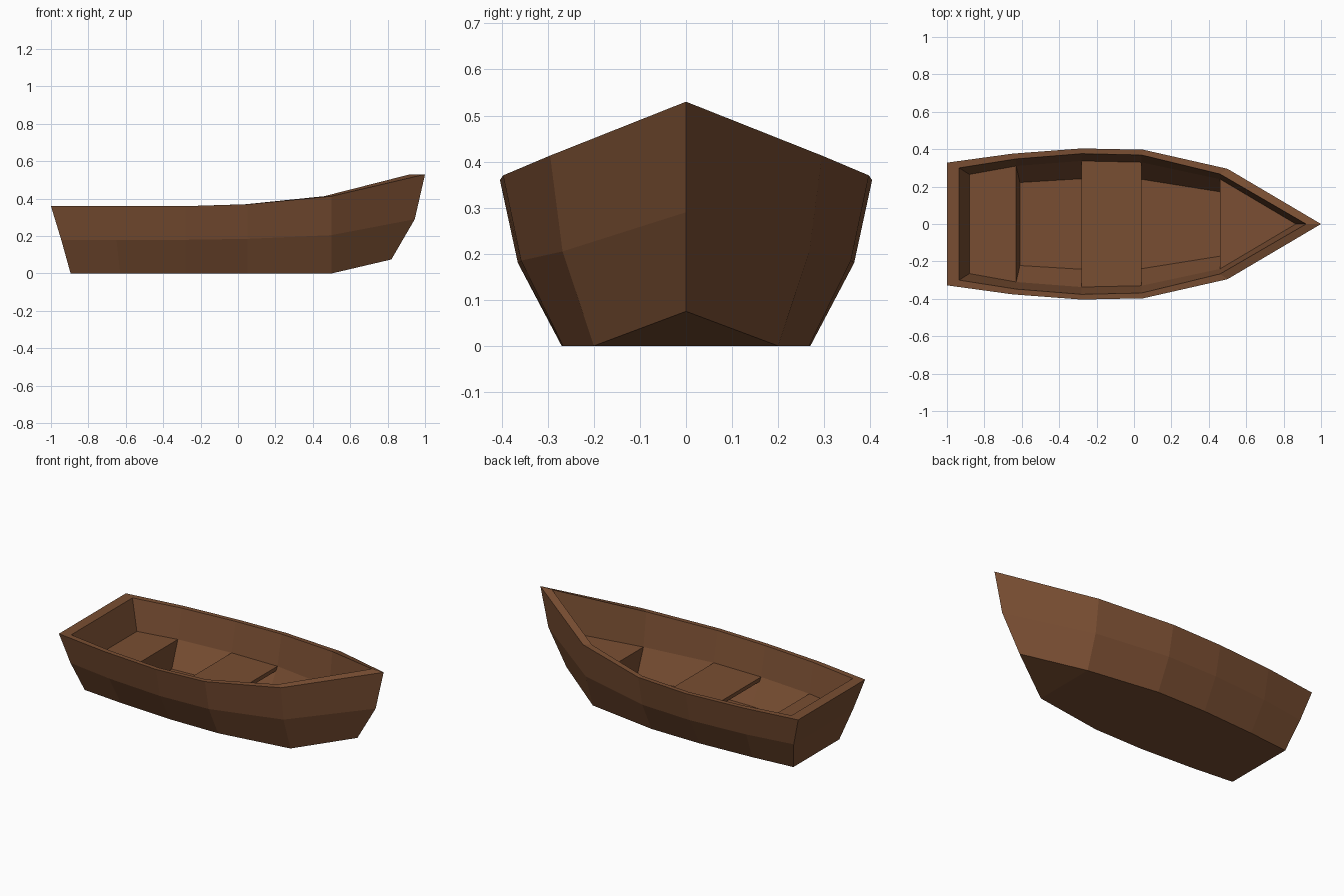
import bpy, bmesh
from mathutils import Vector

if "Cube" in bpy.data.objects:
    bpy.data.objects.remove(bpy.data.objects["Cube"])

wood = bpy.data.materials.new("brown wood")
wood.diffuse_color = (0.19, 0.076, 0.032, 1)
wood.use_nodes = True
wood.node_tree.nodes["Principled BSDF"].inputs["Base Color"].default_value = wood.diffuse_color

# Half outlines, stern to bow: (x, half width, height)
keel = [(-.895, .225, 0), (-.63, .25, 0), (-.28, .27, 0), (.05, .267, 0), (.5, .2, 0), (.82, 0, .075)]
chine = [(-.945, .293, .18), (-.65, .338, .18), (-.28, .365, .18), (.05, .358, .185), (.5, .268, .205), (.945, 0, .29)]
rim = [(-1, .328, .36), (-.65, .376, .36), (-.28, .404, .36), (.05, .397, .37), (.5, .295, .413), (1, 0, .53)]


def inset(outline, rise=0.0):
    """Inner skin outline, pulled in by the plank thickness."""
    shifts = (.065, .02, 0, -.01, -.04, -.08)
    return [(x + s, max(w - .028, 0), z + rise) for (x, w, z), s in zip(outline, shifts)]


def loft(name, outlines, close=False):
    """Mirror each half outline into a ring, skin the rings and cap the ends."""
    bm = bmesh.new()
    rings, pairs = [], []
    for outline in outlines:
        left, right = [], []
        for x, w, z in outline:
            a = bm.verts.new((x, w, z))
            b = a if w == 0 else bm.verts.new((x, -w, z))
            left.append(a)
            right.append(b)
        ring = left + [v for v in reversed(right) if v not in left]
        rings.append(ring)
        pairs.append((left, right))
    for r, s in zip(rings, rings[1:]):
        n = len(r)
        for i in range(n):
            j = (i + 1) % n
            bm.faces.new((r[i], r[j], s[j], s[i]))
    # Caps made of strips across the boat
    for left, right in (pairs[0], pairs[-1]):
        for i in range(len(left) - 1):
            ring = [left[i], left[i + 1], right[i + 1], right[i]]
            bm.faces.new(list(dict.fromkeys(ring)))
    bmesh.ops.recalc_face_normals(bm, faces=bm.faces)
    mesh = bpy.data.meshes.new(name)
    bm.to_mesh(mesh)
    bm.free()
    mesh.materials.append(wood)
    obj = bpy.data.objects.new(name, mesh)
    bpy.context.collection.objects.link(obj)
    return obj


# Hull: outside up to the rim, over the gunwale and down to the floor
inner_rim, inner_chine, floor = inset(rim), inset(chine), inset(keel, .035)
loft("hull", [keel, chine, rim, inner_rim, inner_chine, floor])


def seat(name, first, last, depth):
    """Seat spanning two stations; depth 1 reaches the floor."""
    top = inner_chine[first:last + 1]
    low = floor[first:last + 1]
    under = [tuple(Vector(t).lerp(Vector(f), depth)) for t, f in zip(top, low)]
    loft(name, [under, top])


# Seats
seat("stern_seat", 0, 1, 1)
seat("middle_seat", 2, 3, .16)
seat("bow_seat", 4, 5, 1)
